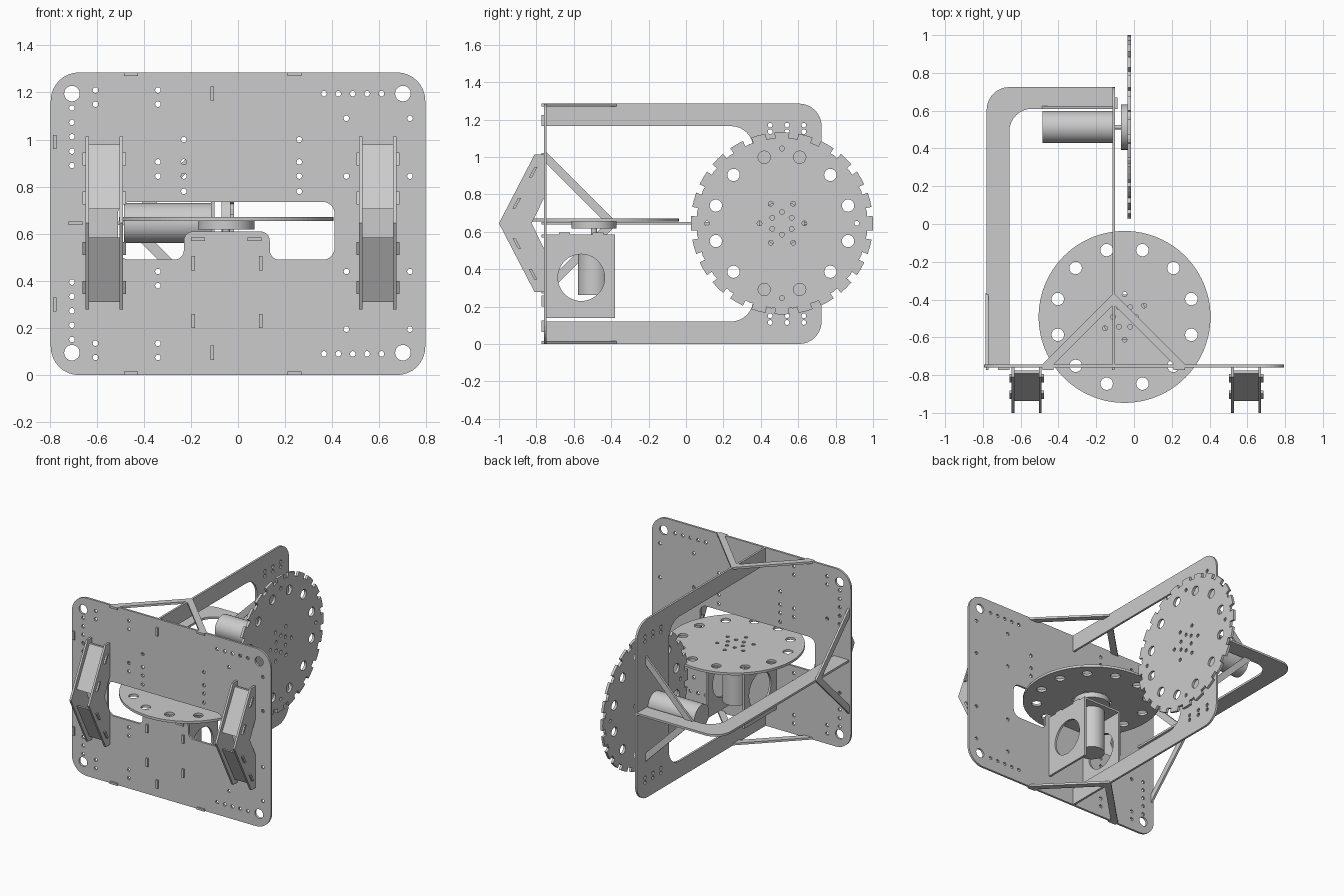
import bpy, bmesh, math
from mathutils import Vector, Matrix

cube = bpy.data.objects.get("Cube")
if cube:
    bpy.data.objects.remove(cube)

GREY = (0.6, 0.6, 0.6, 1)
mat = bpy.data.materials.new("plain grey")
mat.use_nodes = True
mat.diffuse_color = GREY
mat.node_tree.nodes["Principled BSDF"].inputs["Base Color"].default_value = GREY

AXES = {"x": ((0, 1, 0), (0, 0, 1), (1, 0, 0)),
        "y": ((1, 0, 0), (0, 0, 1), (0, -1, 0)),
        "z": ((1, 0, 0), (0, 1, 0), (0, 0, 1))}
T = 0.015  # sheet thickness


def frame(axis, pos):
    """Matrix laying local xy on the plane square to the axis."""
    m = Matrix(AXES[axis]).transposed().to_4x4()
    m.translation = Vector([pos if a == axis else 0 for a in "xyz"])
    return m


def add(name, mesh):
    obj = bpy.data.objects.new(name, mesh)
    bpy.context.scene.collection.objects.link(obj)
    mesh.materials.clear()
    mesh.materials.append(mat)
    return obj


def ring(u, v, r, n=16):
    return [(u + r * math.cos(math.tau * i / n), v + r * math.sin(math.tau * i / n)) for i in range(n)]


def rounded(points):
    """Polygon from (u, v, radius) corners."""
    out = []
    for i, (u, v, r) in enumerate(points):
        p = Vector((u, v))
        if r == 0:
            out.append((u, v))
            continue
        a = (Vector(points[i - 1][:2]) - p).normalized()
        b = (Vector(points[(i + 1) % len(points)][:2]) - p).normalized()
        half = a.angle(b) / 2
        c = p + (a + b).normalized() * (r / math.sin(half))
        t = r / math.tan(half)
        start, end = (p + a * t - c).normalized(), (p + b * t - c).normalized()
        out += [tuple(c + start.slerp(end, k / 8).normalized() * r) for k in range(9)]
    return out


def sheet(name, axis, lo, hi, outline, holes=()):
    """Flat cut sheet between lo and hi along an axis."""
    curve = bpy.data.curves.new(name, "CURVE")
    curve.dimensions = "2D"
    curve.fill_mode = "BOTH"
    curve.extrude = (hi - lo) / 2
    for loop in [outline, *holes]:
        s = curve.splines.new("POLY")
        s.points.add(len(loop) - 1)
        for pt, (u, v) in zip(s.points, loop):
            pt.co = (u, v, 0, 1)
        s.use_cyclic_u = True
    tmp = bpy.data.objects.new(name + "_outline", curve)
    bpy.context.scene.collection.objects.link(tmp)
    mesh = bpy.data.meshes.new_from_object(tmp.evaluated_get(bpy.context.evaluated_depsgraph_get()))
    bpy.data.objects.remove(tmp)
    mesh.transform(frame(axis, (lo + hi) / 2))
    mesh.shade_flat()
    return add(name, mesh)


def rect(u0, v0, u1, v1):
    return [(u0, v0), (u1, v0), (u1, v1), (u0, v1)]


def rod(name, axis, lo, hi, u, v, r):
    """Smooth round part along an axis."""
    bm = bmesh.new()
    bmesh.ops.create_cone(bm, cap_ends=True, segments=48, radius1=r, radius2=r, depth=hi - lo,
                          matrix=frame(axis, (lo + hi) / 2) @ Matrix.Translation((u, v, 0)))
    mesh = bpy.data.meshes.new(name)
    bm.to_mesh(mesh)
    bm.free()
    mesh.shade_smooth()
    mesh.set_sharp_from_angle(angle=math.radians(35))
    return add(name, mesh)


H, MID, FRONT = 1.285, 0.645, -0.76
BACK = FRONT + T

# Front plate with slot and drilled holes
spots = [(x, z) for x in (-0.605, -0.34) for z in (1.21, 1.15)]
spots += [(-0.705, 0.89 + 0.061 * k) for k in range(5)]
spots += [(x, z) for x in (-0.23, 0.26) for z in (1.0, 0.905, 0.845, 0.78)]
spots += [(0.365 + 0.061 * k, 1.195) for k in range(5)]
spots += [(x, z) for x in (0.46, 0.73) for z in (1.09, 0.845)]
spots += [(-0.605, 0.905), (-0.34, 0.905), (-0.34, 0.845)]
holes = [ring(x, z, 0.012, 10) for x, z in spots]
holes += [ring(x, H - z, 0.012, 10) for x, z in spots if not (-0.3 < x < 0.3)]
holes += [ring(x, z, 0.033, 24) for x in (-0.705, 0.7) for z in (0.095, 1.195)]
holes.append(rounded([(-0.51, 0.49, 0.05), (-0.23, 0.49, 0.04), (-0.23, 0.61, 0.04), (0.135, 0.61, 0.04),
                      (0.135, 0.49, 0.04), (0.41, 0.49, 0.05), (0.41, 0.735, 0.05), (-0.51, 0.735, 0.05)]))
sheet("front_plate", "y", FRONT, BACK,
      rounded([(-0.795, 0, 0.12), (0.795, 0, 0.12), (0.795, H, 0.12), (-0.795, H, 0.12)]), holes)

# Tabs showing through the front plate
tabs = [(-0.11, 1.195, T, 0.06), (-0.11, 0.095, T, 0.06), (-0.69, MID, 0.06, T),
        (-0.777, 0.99, T, 0.06), (-0.777, 0.30, T, 0.06), (-0.17, 0.577, 0.06, T), (0.07, 0.577, 0.06, T)]
tabs += [(x, z, 0.06, T) for x in (-0.455, 0.24) for z in (T / 2, H - T / 2)]
tabs += [(x, z, T, 0.06) for x in (-0.19, 0.097) for z in (0.23, 0.475)]
for x, z, w, h in tabs:
    sheet("front_tab", "y", FRONT - 0.012, BACK, rect(x - w / 2, z - h / 2, x + w / 2, z + h / 2))

# Upright frame, open towards the front
XP = -0.115
bolt = [ring(y, z, 0.013, 10) for y in (0.45, 0.54, 0.63) for z in (0.115, 0.15, H - 0.15, H - 0.115)]
sheet("upright_frame", "x", XP, XP + T,
      rounded([(BACK, 0, 0), (0.725, 0, 0.12), (0.725, H, 0.12), (BACK, H, 0), (BACK, H - 0.12, 0),
               (0.36, H - 0.12, 0.12), (0.36, 0.12, 0.12), (BACK, 0.12, 0)]), bolt)

# Level side arm
sheet("side_arm", "z", MID - T / 2, MID + T / 2,
      rounded([(-0.78, BACK, 0), (-0.66, BACK, 0), (-0.66, 0.61, 0.12), (XP, 0.61, 0),
               (XP, 0.725, 0), (-0.78, 0.725, 0.12)]))
sheet("side_arm_tab", "z", MID - T / 2, MID + T / 2, rect(XP, 0.61, -0.088, 0.67))


# Diagonal braces in mirrored pairs
def strut(cu, cv, su, sv, size=0.38, band=0.062):
    pts = [(0, size), (size, 0), (size - band, 0), (0, size - band)]
    return [(cu + su * u, cv + sv * v) for u, v in pts]


for s in (-1, 1):
    for lo in (0, H - T):
        sheet("frame_brace", "z", lo, lo + T, strut(XP + T / 2, BACK, s, 1))
    sheet("arm_brace", "x", -0.785, -0.77, [(v, u) for u, v in strut(MID, BACK, s, 1)])
    sheet("motor_brace", "y", 0.61, 0.61 + T, strut(XP, MID, -1, s))


# Drilled pattern shared by both discs
def pattern(u, v, turn):
    def polar(r, deg, size, n=10):
        a = math.radians(deg)
        return ring(u + r * math.cos(a), v + r * math.sin(a), size, n)
    loops = [polar(0.366, 15 + 30 * k, 0.033, 20) for k in range(12)]
    loops += [polar(0.12, turn + 60 * k, 0.013) for k in range(6)]
    loops += [polar(0.06, turn + 30 + 60 * k, 0.013) for k in range(6)]
    return loops


# Flat disc with hub, shaft and motor
DX, DY = -0.05, -0.492
sheet("flat_disc", "z", 0.655, 0.672, ring(DX, DY, 0.455, 96), pattern(DX, DY, 30))
rod("flat_disc_hub", "z", 0.618, 0.655, DX, DY, 0.12)
rod("flat_disc_shaft", "z", 0.58, 0.62, DX, DY, 0.016)
rod("flat_disc_motor", "z", 0.262, 0.57, DX, DY, 0.085)

# Motor bracket behind the front plate
sheet("bracket_top", "z", 0.57, 0.57 + T, rect(-0.2, BACK, 0.105, -0.38))
for x in (-0.2, 0.09):
    sheet("bracket_side", "x", x, x + T, rect(BACK, 0.14, -0.38, 0.57), [ring(-0.56, 0.355, 0.125, 48)])
    for y in (-0.65, -0.47):
        sheet("bracket_tab", "x", x, x + T, rect(y - 0.03, 0.57, y + 0.03, 0.595))

# Toothed disc with hub, shaft and motor
GY, TEETH = 0.513, 24
gear = []
for k in range(TEETH):
    for step, r in ((-0.31, 0.455), (-0.31, 0.487), (0, 0.487), (0.31, 0.487), (0.31, 0.455), (0.5, 0.458)):
        a = math.tau * (k + step) / TEETH
        gear.append((GY + r * math.cos(a), MID + r * math.sin(a)))
pins = [ring(GY + 0.4 * u, MID + 0.4 * v, 0.013, 10) for u, v in ((1, 0), (0, 1), (-1, 0), (0, -1))]
sheet("toothed_disc", "x", -0.035, -0.017, gear, pattern(GY, MID, 0) + pins)
rod("toothed_disc_hub", "x", -0.07, -0.035, GY, MID, 0.12)
rod("toothed_disc_shaft", "x", -0.11, -0.068, GY, MID, 0.012)
rod("toothed_disc_motor", "x", -0.485, XP, GY, MID, 0.085)


# Pointed bumpers: two cheeks joined by sloping panels
def slope(z0, z1, s):
    """Slice of a sloping panel between two heights above the middle."""
    edge = [(-0.97 + 0.53 * z, MID + s * z) for z in (z0, z1)]
    return edge + [(y + 0.016, z) for y, z in reversed(edge)]


cheek = [(FRONT, 0.367), (-0.81, 0.367), (-1.0, 0), (-0.81, -0.367), (FRONT, -0.367),
         (FRONT, -0.134), (-0.825, 0), (FRONT, 0.134)]
cheek = [(y, MID + z) for y, z in cheek]
for cx in (-0.568, 0.594):
    for side in (-0.072, 0.072):
        sheet("bumper_cheek", "x", cx + side - T / 2, cx + side + T / 2, cheek)
    for s in (-1, 1):
        sheet("bumper_panel", "x", cx - 0.066, cx + 0.066, slope(0.06, 0.335, s))
        for z in (0.08, 0.245):
            for lo in (cx - 0.092, cx + 0.066):
                sheet("bumper_tab", "x", lo, lo + 0.026, slope(z, z + 0.055, s))
